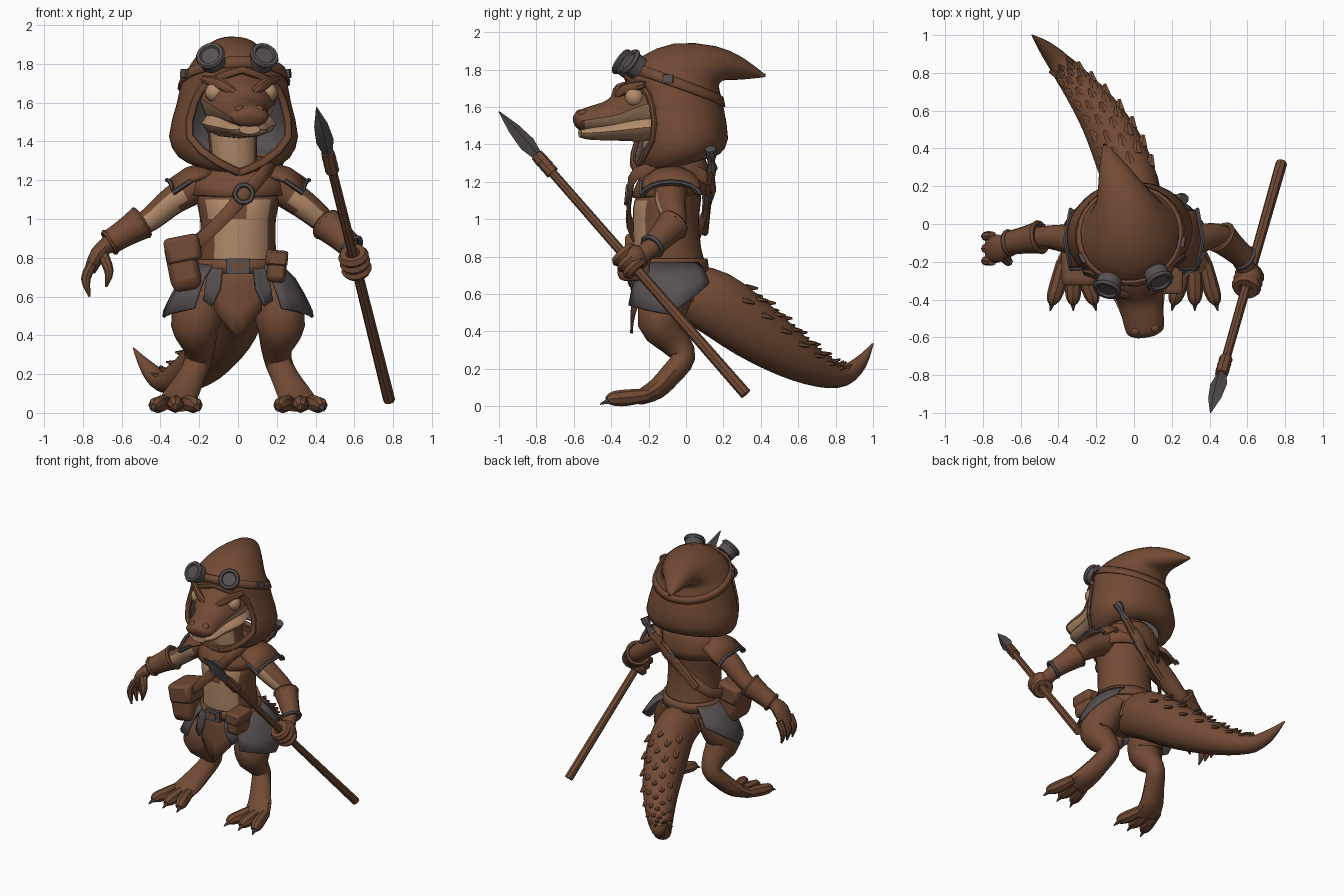
import bpy, bmesh, math
from mathutils import Vector, Matrix

if "Cube" in bpy.data.objects:
    bpy.data.objects.remove(bpy.data.objects["Cube"])


def material(name, rgb):
    m = bpy.data.materials.new(name)
    m.use_nodes = True
    m.diffuse_color = (*rgb, 1)
    m.node_tree.nodes["Principled BSDF"].inputs["Base Color"].default_value = (*rgb, 1)
    return m


BROWN = material("brown leather", (0.168, 0.07, 0.035))
TAN = material("pale hide", (0.45, 0.26, 0.145))
GREY = material("dark grey", (0.095, 0.08, 0.083))
HEAD = Matrix.Translation((-0.03, 0, 0)) @ Matrix.Rotation(math.radians(9), 4, 'Z')
X, Y, Z = Vector((1, 0, 0)), Vector((0, 1, 0)), Vector((0, 0, 1))


def smooth(pts, k=3):
    """Catmull-Rom interpolation of tuples."""
    out = []
    for i in range(len(pts) - 1):
        a, b, c, d = (pts[max(0, min(len(pts) - 1, i + j))] for j in (-1, 0, 1, 2))
        for s in range(k):
            t = s / k
            out.append(tuple(0.5 * (2 * q + (r - p) * t + (2 * p - 5 * q + 4 * r - u) * t * t
                                    + (3 * q - p - 3 * r + u) * t ** 3)
                             for p, q, r, u in zip(a, b, c, d)))
    return out + [tuple(pts[-1])]


def finish(ob, name, mat, matrix=None, mat2=None, rule=None, thick=0, bevel=0):
    ob.name = ob.data.name = name
    ob.data.materials.append(mat)
    if mat2:
        ob.data.materials.append(mat2)
    if rule:
        for p in ob.data.polygons:
            p.material_index = int(rule(p.center, p.normal))
    if thick:
        mod = ob.modifiers.new("thickness", 'SOLIDIFY')
        mod.thickness = thick
        mod.material_offset = 1 if mat2 else 0
    if bevel:
        mod = ob.modifiers.new("bevel", 'BEVEL')
        mod.width, mod.segments = bevel, 2
    ob.data.shade_smooth()
    ob.data.set_sharp_from_angle(angle=math.radians(35))
    if matrix:
        ob.matrix_world = matrix @ ob.matrix_basis
    return ob


def grid(name, rows, mat, cap=False, **kw):
    """Skin rows of points; rings repeat their first point and are welded."""
    bm = bmesh.new()
    vs = [[bm.verts.new(p) for p in row] for row in rows]
    for r, q in zip(vs, vs[1:]):
        for i in range(len(r) - 1):
            bm.faces.new((r[i], r[i + 1], q[i + 1], q[i]))
    if cap:
        bm.faces.new(vs[0][:-1])
        bm.faces.new(vs[-1][:-1])
    bmesh.ops.remove_doubles(bm, verts=bm.verts, dist=0.0005)
    bmesh.ops.recalc_face_normals(bm, faces=bm.faces)
    me = bpy.data.meshes.new(name)
    bm.to_mesh(me)
    bm.free()
    ob = bpy.data.objects.new(name, me)
    bpy.context.collection.objects.link(ob)
    return finish(ob, name, mat, **kw)


def frames(pts, side):
    """Centre, tangent, width and height axes for each (x, y, z, w, h)."""
    cs = [Vector(p[:3]) for p in pts]
    for i, c in enumerate(cs):
        t = (cs[min(i + 1, len(cs) - 1)] - cs[max(i - 1, 0)]).normalized()
        ref = side or Vector((c.x, c.y + 0.1, 0))
        n = (ref - t * ref.dot(t)).normalized()
        yield c, t, n, n.cross(t), max(pts[i][3], 0.002), max(pts[i][-1], 0.002)


def loft(name, pts, mat, side=X, sides=12, k=3, **kw):
    """Tube with elliptical sections along a smoothed path."""
    ang = [math.tau * i / sides for i in range(sides)] + [0]
    rows = [[c + n * w * math.cos(a) + u * h * math.sin(a) for a in ang]
            for c, t, n, u, w, h in frames(smooth(pts, k), side)]
    return grid(name, rows, mat, cap=True, **kw)


def ring(zb, zf, rx, yf, yb, gap=0, n=28):
    """Tilted oval around the body, open at the front by the gap angle."""
    g = math.radians(max(gap, 0))
    pts = []
    for i in range(n + 1):
        a = g + (math.tau - 2 * g) * i / n
        c = math.cos(a)
        pts.append(Vector((rx * math.sin(a), (yf + yb) / 2 - (yb - yf) / 2 * c,
                           (zb + zf) / 2 + (zf - zb) / 2 * c)))
    return pts


def shell(name, rings, mat, k=2, **kw):
    return grid(name, [ring(*r) for r in smooth(rings, k)], mat, **kw)


def prim(op, name, mat, loc, axis=Z, scale=(1, 1, 1), matrix=None, bevel=0, **kw):
    getattr(bpy.ops.mesh, "primitive_" + op + "_add")(location=loc, **kw)
    ob = bpy.context.object
    ob.rotation_euler = Vector(axis).to_track_quat('Z', 'Y').to_euler()
    ob.scale = scale
    bpy.context.view_layer.update()
    return finish(ob, name, mat, matrix, bevel=bevel)


def ball(name, mat, loc, r, **kw):
    return prim("uv_sphere", name, mat, loc, radius=r, segments=14, ring_count=9, **kw)


def torus(name, mat, loc, axis, r, thin, **kw):
    return prim("torus", name, mat, loc, axis, major_radius=r, minor_radius=thin,
                major_segments=16, minor_segments=6, **kw)


def box(name, mat, loc, size, axis=Z, bevel=0.015, **kw):
    return prim("cube", name, mat, loc, axis, size, size=1, bevel=bevel, **kw)


# Hood with drooping sideways point, lined inside, and its rim
hood = [(1.33, 1.24, .22, -.24, .12, 0), (1.35, 1.29, .29, -.29, .18, 24),
        (1.43, 1.42, .335, -.32, .225, 50), (1.6, 1.6, .295, -.32, .2, 52),
        (1.69, 1.71, .275, -.31, .178, 36), (1.72, 1.77, .255, -.32, .178, 0),
        (1.74, 1.87, .215, -.24, .2, 0), (1.745, 1.94, .16, -.06, .24, 0),
        (1.745, 1.925, .11, .16, .28, 0), (1.75, 1.865, .065, .31, .35, 0),
        (1.76, 1.775, .008, .435, .44, 0)]
rows = [ring(*r) for r in smooth(hood, 2)]
for p in (p for row in rows for p in row):
    p.x -= .2 * max(0, p.y - .15)
grid("hood", rows, BROWN, matrix=HEAD, mat2=GREY, thick=0.02)
edge = [ring(*r) for r in smooth(hood[:6], 2)]
rim = [r[0] for r in edge] + [r[-1] for r in edge[-2::-1]]
loft("hood_rim", [(*p, .016, .022) for p in rim], BROWN, side=Y, sides=8, k=1, matrix=HEAD)

# Goggles and their strap
shell("goggle_strap", [(1.60, 1.785, .292, -.328, .21), (1.65, 1.84, .272, -.312, .2)],
      BROWN, k=1, matrix=HEAD, thick=0.014)
for s in (-1, 1):
    aim = Vector((s * .3 - .08, -.75, .55)).normalized()
    c = Vector((s * .132 - .022, -.3, 1.825))
    prim("cylinder", "goggle_cup", GREY, c, aim, matrix=HEAD, radius=.066, depth=.065, vertices=16)
    torus("goggle_rim", GREY, c + aim * .03, aim, .062, .016, matrix=HEAD)
    box("strap_buckle", GREY, (s * .272, -.14, 1.75), (.055, .045, .02), (s, -.35, .1), .004, matrix=HEAD)

# Head, jaw, eyes, brows and nostrils
loft("head", [(0, -.02, 1.6, .17, .13), (0, -.2, 1.62, .2, .15), (0, -.3, 1.595, .17, .13),
              (0, -.4, 1.555, .122, .088), (0, -.52, 1.535, .108, .066), (0, -.58, 1.525, .095, .052),
              (0, -.602, 1.52, .055, .027)], BROWN, matrix=HEAD, mat2=TAN,
     rule=lambda c, n: n.z < -.3 and -.56 < c.y)
loft("lower_jaw", [(0, -.08, 1.5, .17, .08), (0, -.25, 1.49, .192, .075), (0, -.4, 1.472, .132, .052),
                   (0, -.52, 1.462, .1, .038), (0, -.575, 1.462, .055, .025)], TAN, matrix=HEAD)
for s in (-1, 1):
    ball("eye", TAN, (s * .137, -.3, 1.652), .052, matrix=HEAD)
    loft("brow", [(s * .05, -.38, 1.65, .02, .02), (s * .115, -.345, 1.695, .03, .022),
                  (s * .19, -.25, 1.72, .02, .02)], BROWN, side=Z, sides=8, matrix=HEAD)
    ball("nostril", BROWN, (s * .05, -.565, 1.56), .027, matrix=HEAD)

# Neck, torso and shoulder cape
loft("neck", [(0, -.07, 1.15, .13, .12), (-.02, -.11, 1.3, .12, .11), (-.03, -.13, 1.48, .13, .11)],
     BROWN, mat2=TAN, rule=lambda c, n: n.y < -.6)
shell("torso", [(.56, .56, .17, -.22, .1), (.72, .72, .2, -.27, .11), (.85, .85, .195, -.28, .08),
                (1, 1, .195, -.285, .07), (1.1, 1.1, .215, -.275, .08), (1.2, 1.2, .2, -.22, .08),
                (1.28, 1.28, .12, -.16, .05)], BROWN, cap=True, mat2=TAN,
      rule=lambda c, n: n.y < -.6 and (abs(c.x - .01) < .14 and c.z < 1.02
                                       or abs(c.x) > .05 and 1 < c.z < 1.12))
shell("cape", [(1.33, 1.27, .15, -.2, .1), (1.27, 1.22, .23, -.25, .12), (1.13, 1.12, .25, -.295, .125)],
      BROWN, thick=0.02)

# Shoulder pads with trim
for s in (-1, 1):
    rows = []
    for x, z, w in ((.16, 1.3, .12), (.27, 1.265, .16), (.365, 1.2, .16)):
        rows.append([Vector((s * (x - .03 * abs(math.sin(a))), -.08 + w * math.sin(a), z - .08 * (1 - math.cos(a))))
                     for a in (math.radians(d) for d in range(-80, 81, 20))])
    grid("shoulder_pad", rows, BROWN, thick=0.025)
    trim = [rows[1][0]] + rows[-1]
    loft("pad_trim", [(*p, .012, .012) for p in trim], GREY, side=Z, sides=6, k=1)

# Arms and bracers
UNDER = dict(side=Y, mat2=TAN, rule=lambda c, n: n.y < -.3 and n.z < .2 and .29 < abs(c.x) < .52)
loft("right_arm", [(-.18, -.08, 1.18, .09, .085), (-.33, -.08, 1.1, .08, .075), (-.45, -.07, 1, .062, .062),
                   (-.56, -.08, .94, .055, .055), (-.68, -.11, .86, .045, .045)], BROWN, **UNDER)
loft("left_arm", [(.18, -.08, 1.18, .09, .085), (.33, -.08, 1.08, .08, .075), (.45, -.06, .98, .062, .062),
                  (.54, -.12, .9, .055, .055), (.6, -.25, .8, .05, .05)], BROWN, **UNDER)
for name, a, b in (("right", (-.5, -.07, .98), (-.66, -.1, .88)), ("left", (.46, -.07, .97), (.585, -.18, .855))):
    a, b = Vector(a), Vector(b)
    loft(name + "_bracer", [(*a, .088, .088), (*a.lerp(b, .5), .072, .072), (*b, .064, .064)], BROWN, side=Y)
    torus(name + "_bracer_cuff", BROWN, a, b - a, .078, .014)
    torus(name + "_bracer_trim", BROWN if name == "right" else GREY, b, b - a, .06, .014)

# Open right hand
loft("right_palm", [(-.66, -.11, .88, .045, .04), (-.72, -.13, .82, .075, .042), (-.765, -.13, .73, .065, .03)],
     BROWN, side=Y)
for y in (-.195, -.13, -.065):
    loft("right_finger", [(-.75, y, .77, .026, .026), (-.785, y, .69, .025, .025),
                          (-.765, y - .01, .6, .006, .006)], BROWN, side=Y, sides=8)
loft("right_thumb", [(-.7, -.16, .82, .03, .03), (-.665, -.2, .73, .024, .024), (-.68, -.2, .65, .006, .006)],
     BROWN, side=Y, sides=8)

# Spear with left hand gripping it
tip, butt = Vector((.405, -1, 1.575)), Vector((.78, .32, .065))


def along(t, w, h):
    return (*tip.lerp(butt, t), w, h)


loft("spear_shaft", [along(.15, .024, .024), along(.5, .026, .026), along(1, .031, .031)], BROWN, sides=8)
loft("spear_head", [along(0, .003, .003), along(.06, .036, .032), along(.115, .046, .044),
                    along(.17, .02, .02)], GREY, side=Vector((1, 0, .3)), sides=4, k=1)
for t in (.165, .185, .205):
    loft("spear_binding", [along(t - .012, .034, .034), along(t + .012, .037, .037)], BROWN, sides=8, k=1)
grip = tip.lerp(butt, .53)
ball("left_palm", BROWN, grip + Vector((.005, .02, .02)), .07)
for i in (-1, 0, 1):
    torus("left_finger", BROWN, grip + (butt - tip).normalized() * i * .045, butt - tip, .052, .028)

# Belt, buckle and pouches
shell("belt", [(.72, .72, .222, -.295, .125), (.79, .79, .215, -.295, .115)], BROWN, k=1, thick=0.02)
box("belt_buckle", GREY, (0, -.302, .755), (.12, .025, .08))
box("buckle_plate", BROWN, (0, -.312, .755), (.06, .018, .04), bevel=.004)
for name, c, size, axis in (("large", (-.285, -.205, .77), (.225, .16, .28), (-.2, 0, 1)),
                            ("small", (.2, -.28, .755), (.17, .1, .165), (.08, 0, 1))):
    c, size = Vector(c), Vector(size)
    box(name + "_pouch", BROWN, c, size, axis, .2)
    box(name + "_pouch_flap", BROWN, c + Z * size.z * .26, (size.x * 1.08, size.y * 1.15, size.z * .5), axis, .15)
    box(name + "_pouch_clasp", GREY, c + Vector((0, -size.y * .58, size.z * .02)), (.03, .02, .045), axis)

# Cross strap with ring, and sheath on the back
loft("cross_strap", [(x, y, z, .012, .036) for x, y, z in (
    (.2, -.08, 1.29), (.14, -.27, 1.24), (.03, -.3, 1.12), (-.11, -.3, .97), (-.24, -.2, .85),
    (-.22, .02, .88), (-.05, .1, 1.03), (.12, .14, 1.2), (.2, -.08, 1.29))], BROWN, side=None, sides=8)
torus("strap_ring", GREY, (.03, -.315, 1.13), (0, -1, .1), .046, .013)
loft("sheath", [(.2, .14, 1.28, .03, .025), (.04, .115, 1.12, .036, .025), (-.16, .1, .93, .028, .02)],
     BROWN, side=Z, sides=8)
loft("sheath_band", [(.07, .12, 1.15, .041, .03), (.03, .115, 1.11, .041, .03)], GREY, side=Z, sides=8, k=1)
loft("sheath_handle", [(.265, .13, 1.375, .03, .03), (.245, .135, 1.345, .03, .03), (.225, .135, 1.31, .02, .02),
                       (.19, .14, 1.27, .036, .03)], GREY, side=Z, sides=8)


# Skirt flaps hanging from the belt
def flap(name, a0, a1, z0, z1, point, flare, mat, n=10):
    rows = []
    for t in (0, .3, .65, 1):
        row = []
        for i in range(n + 1):
            f = i / n
            a = math.radians(a0 + (a1 - a0) * f)
            low = z0 + (z1 - z0) * f - point * (1 - abs(2 * f - 1))
            row.append(Vector(((.22 + flare * t ** .65) * math.sin(a),
                               -.085 - (.2 + flare * .45 * t ** .65) * math.cos(a), .77 + (low - .77) * t)))
        rows.append(row)
    grid(name, rows, mat, thick=0.014)


flap("front_flap", -30, 30, .53, .53, .14, .03, BROWN)
for s in (-1, 1):
    flap("side_flap", s * 36, s * 140, .54, .66, .105, .17, GREY)
    flap("small_flap", s * 20, s * 40, .64, .58, .06, .06, GREY)

# Legs, toes and claws
for s in (-1, 1):
    loft("leg", [(s * x, y, z, w, h) for x, y, z, w, h in (
        (.14, -.07, .7, .09, .13), (.195, -.105, .57, .12, .13), (.22, -.14, .45, .125, .118),
        (.2, -.06, .345, .085, .085), (.21, -.015, .26, .07, .065), (.25, -.08, .17, .075, .06),
        (.295, -.16, .09, .09, .055), (.325, -.25, .045, .1, .04))], BROWN)
    for d in (-.09, 0, .09):
        loft("toe", [(s * (.322 + d * k), y, z, r, r) for k, y, z, r in (
            (.6, -.2, .06, .035), (.9, -.32, .045, .044), (1.15, -.39, .04, .038), (1.25, -.42, .03, .022))],
             BROWN, sides=8)
        loft("claw", [(s * (.322 + d * 1.2), -.4, .035, .022, .022), (s * (.322 + d * 1.35), -.46, .01, .003, .003)],
             GREY if d > .05 else BROWN, sides=6, k=1)

# Tail with rows of raised scales
tail = [(0, -.02, .62, .13, .15), (0, .15, .555, .145, .175), (-.065, .35, .415, .145, .165),
        (-.165, .55, .28, .122, .13), (-.285, .72, .19, .092, .09), (-.385, .84, .165, .065, .06),
        (-.465, .93, .23, .04, .038), (-.54, 1, .335, .004, .004)]
loft("tail", tail, BROWN, sides=14)
for i, (c, t, n, u, w, h) in enumerate(frames(smooth(tail, 4), X)):
    if 6 <= i <= 20:
        for deg in ((-24, 24) if i % 2 else (-52, 0, 52)):
            a = math.radians(deg)
            out = n * math.sin(a) + u * math.cos(a)
            loc = c + n * w * math.sin(a) + u * h * math.cos(a)
            size = .018 + w * .1
            prim("cone", "tail_scale", BROWN, loc + out * .003, out * .6 + t, (1, .6, 1),
                 radius1=size, radius2=size * .3, depth=size * 2, vertices=6)
